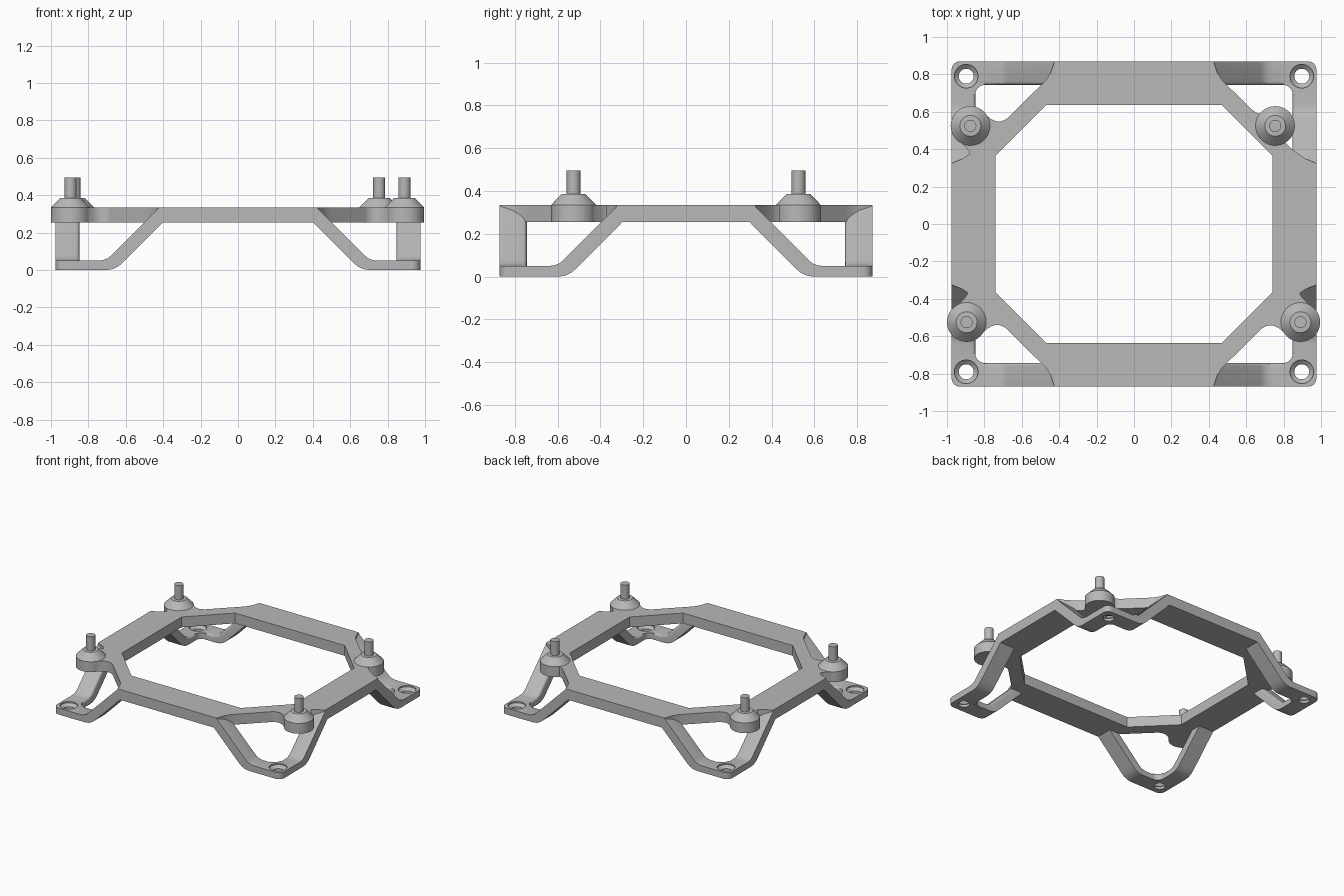
import bpy, bmesh, math
from mathutils import Vector

cube = bpy.data.objects.get("Cube")
if cube:
    bpy.data.objects.remove(cube, do_unlink=True)

HX, HY = 0.975, 0.87          # half size of the footprint
LOW, TOP = 0.255, 0.335       # frame underside and top
BAR = 0.127                   # leg strip width

grey = bpy.data.materials.new("light_grey")
grey.use_nodes = True
grey.diffuse_color = (0.48, 0.48, 0.48, 1)
grey.node_tree.nodes["Principled BSDF"].inputs["Base Color"].default_value = (0.48, 0.48, 0.48, 1)


def finish(bm, name):
    bmesh.ops.recalc_face_normals(bm, faces=bm.faces[:])
    mesh = bpy.data.meshes.new(name)
    bm.to_mesh(mesh)
    bm.free()
    mesh.materials.append(grey)
    ob = bpy.data.objects.new(name, mesh)
    bpy.context.collection.objects.link(ob)
    return ob


def prism(name, pts, place, lo, hi, soft=None):
    """Extrude a 2D outline between lo and hi; place maps (u, v, depth) to 3D.
    soft = number of leading outline edges to round on the lo side."""
    bm = bmesh.new()
    near = [bm.verts.new(place(u, v, lo)) for u, v in pts]
    far = [bm.verts.new(place(u, v, hi)) for u, v in pts]
    bm.faces.new(near)
    bm.faces.new(far)
    for i in range(len(pts)):
        j = (i + 1) % len(pts)
        bm.faces.new((near[i], near[j], far[j], far[i]))
    if soft:
        bmesh.ops.recalc_face_normals(bm, faces=bm.faces[:])
        edges = [bm.edges.get((near[i], near[i + 1])) for i in range(soft)]
        bmesh.ops.bevel(bm, geom=edges, offset=0.018, segments=3, profile=0.5, affect='EDGES')
    return finish(bm, name)


def lathe(name, profile, centre, steps):
    """Stack of rings from (radius, height) pairs, closed at both ends."""
    bm = bmesh.new()
    rings = [[bm.verts.new((centre[0] + r * math.cos(math.tau * k / steps),
                            centre[1] + r * math.sin(math.tau * k / steps), z))
              for k in range(steps)] for r, z in profile]
    for a, b in zip(rings, rings[1:]):
        for k in range(steps):
            m = (k + 1) % steps
            bm.faces.new((a[k], a[m], b[m], b[k]))
    bm.faces.new(rings[0])
    bm.faces.new(rings[-1])
    return finish(bm, name)


def combine(base, other, operation):
    mod = base.modifiers.new("cut", 'BOOLEAN')
    mod.operation, mod.solver, mod.object = operation, 'EXACT', other
    with bpy.context.temp_override(object=base, active_object=base, selected_objects=[base]):
        bpy.ops.object.modifier_apply(modifier=mod.name)
    bpy.data.objects.remove(other, do_unlink=True)


def flat(u, v, d):
    return (u, v, d)


def four_way(quarter):
    """Mirror a first-quadrant outline into a full loop."""
    loop = list(quarter)
    loop += [(-x, y) for x, y in reversed(quarter)]
    loop += [(-x, -y) for x, y in quarter]
    loop += [(x, -y) for x, y in reversed(quarter)]
    return loop


# Octagonal frame
edge = [(HX, 0.325), (0.915, 0.35), (0.88, 0.375), (0.85, 0.395),
        (0.5, 0.74), (0.47, 0.77), (0.445, 0.81), (0.425, HY)]
frame = prism("frame", four_way(edge), flat, LOW, TOP)
combine(frame, prism("opening", four_way([(0.74, 0.365), (0.47, 0.635)]), flat, 0, 1), 'DIFFERENCE')

# Posts, each on a filleted web growing from a diagonal of the frame
posts = {"back_right": (-0.875, 0.525), "back_left": (0.755, 0.525),
         "front_right": (-0.895, -0.525), "front_left": (0.89, -0.525)}
R = 0.105
for label, (px, py) in posts.items():
    sx, sy = math.copysign(1, px), math.copysign(1, py)
    p = Vector((abs(px), abs(py)))
    n = Vector((1, 1)).normalized()
    t = Vector((-1, 1)).normalized()
    q = p - n * (p.dot(n) - 1.24 / math.sqrt(2))

    def curve(side, reach):
        foot, bend, tip = q + t * side * reach, q + t * side * 0.09, p + t * side * R * 0.98
        return [foot * (1 - k) ** 2 + bend * 2 * k * (1 - k) + tip * k * k
                for k in (i / 8 for i in range(9))]

    back = n * 0.04
    outline = [q + t * 0.19 - back] + curve(1, 0.19) + curve(-1, 0.12)[::-1] + [q - t * 0.12 - back]
    web = prism("web", [(sx * v.x, sy * v.y) for v in outline], flat, LOW, TOP)
    combine(frame, web, 'UNION')
    lathe("post_" + label, [(R, LOW), (R, TOP), (0.056, 0.385), (0.032, 0.386), (0.032, 0.495)],
          (px, py), 48)

# Corner legs: two bent strips meeting at a drilled foot pad
bend = [(0.36, 0.333), (0.422, 0.333), (0.675, 0.08), (0.695, 0.063), (0.72, 0.053),
        (0.745, 0.05), (HX, 0.05), (HX, 0), (0.70, 0), (0.67, 0.005), (0.64, 0.019),
        (0.61, 0.045), (0.4, 0.257), (0.36, 0.257)]
shorter = [(u - (HX - HY), z) for u, z in bend]
ARC = [math.pi / 2 * i / 8 for i in range(9)]
for sx, side in ((1, "left"), (-1, "right")):
    for sy, end in ((1, "back"), (-1, "front")):
        leg = prism(f"{end}_{side}_leg", bend, lambda u, z, d: (sx * u, sy * d, z), HY - BAR, HY, 6)
        combine(leg, prism("side_strip", shorter, lambda u, z, d: (sx * d, sy * u, z),
                           HX - BAR, HX, 6), 'UNION')
        # Inner corner fillet
        cx, cy, r = HX - BAR - 0.05, HY - BAR - 0.05, 0.05
        fillet = [(cx + r * math.cos(a), cy + r * math.sin(a)) for a in ARC]
        fillet += [(cx, cy + 0.08), (cx + 0.08, cy + 0.08), (cx + 0.08, cy)]
        combine(leg, prism("fillet", [(sx * x, sy * y) for x, y in fillet], flat, 0.001, 0.049), 'UNION')
        # Rounded outer corner
        r = 0.045
        blank = [(0, 0), (HX, 0)]
        blank += [(HX - r + r * math.cos(a), HY - r + r * math.sin(a)) for a in ARC] + [(0, HY)]
        combine(leg, prism("blank", [(sx * x, sy * y) for x, y in blank], flat, -0.1, 1), 'INTERSECT')
        # Countersunk screw hole
        combine(leg, lathe("hole", [(0.04, -0.1), (0.04, 0.02), (0.063, 0.04), (0.063, 0.2)],
                           (sx * 0.897, sy * 0.79), 32), 'DIFFERENCE')

# Smooth the round surfaces, keep the edges crisp
bpy.ops.object.select_all(action='DESELECT')
for ob in bpy.context.scene.objects:
    if ob.type == 'MESH':
        ob.select_set(True)
        bpy.context.view_layer.objects.active = ob
bpy.ops.object.shade_smooth_by_angle(angle=math.radians(30))
